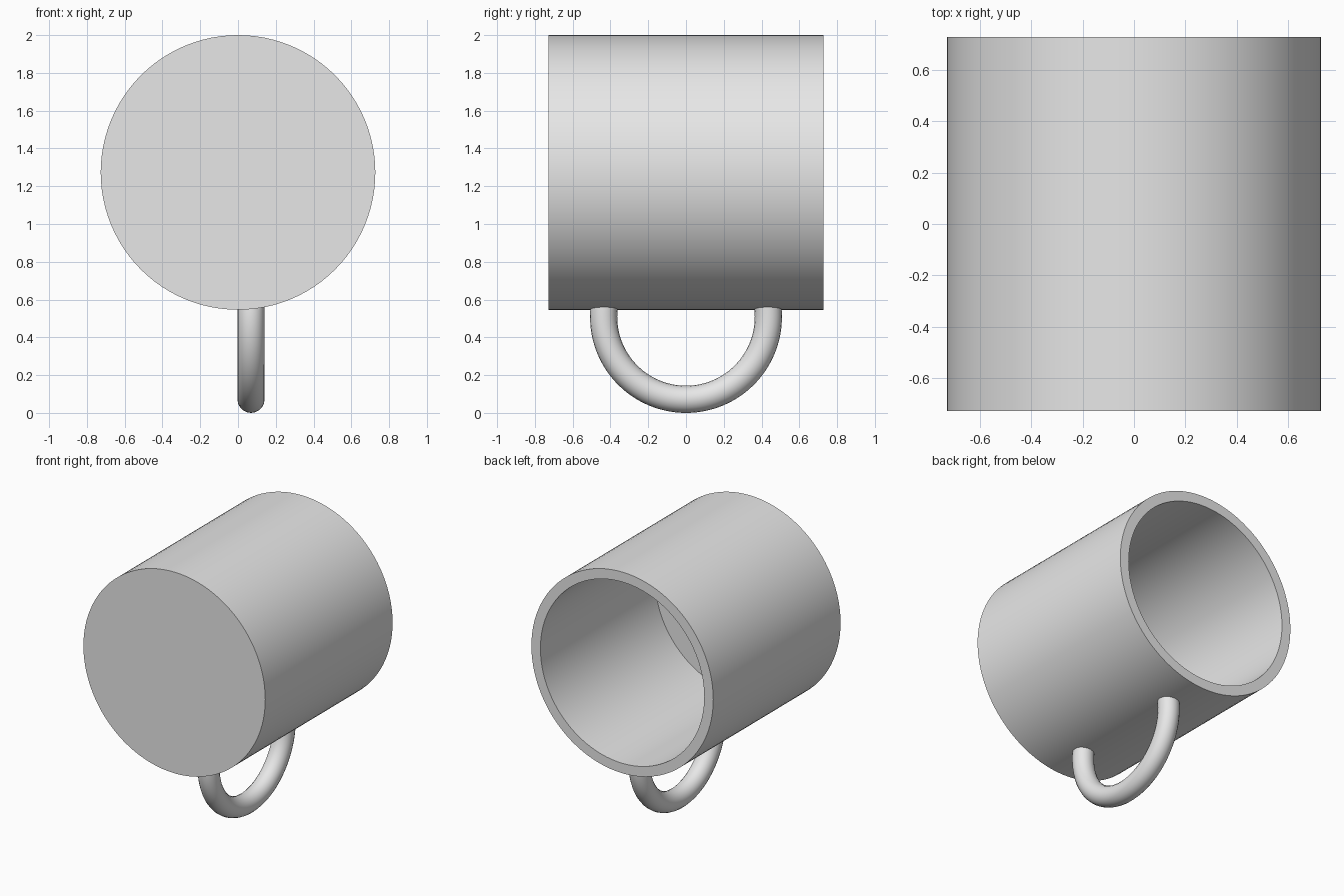
import bpy, bmesh, math
from mathutils import Vector

cube = bpy.data.objects.get("Cube")
if cube:
    bpy.data.objects.remove(cube, do_unlink=True)

RADIUS = 0.727          # outer radius and half length of the cup
INNER = 0.655           # radius of the hollow
FLOOR_Y = -0.582        # inside face of the cup's base
AXIS_Z = 1.273

grey = bpy.data.materials.new("plain_grey")
grey.use_nodes = True
colour = (0.8, 0.8, 0.8, 1)
grey.diffuse_color = colour
grey.node_tree.nodes["Principled BSDF"].inputs["Base Color"].default_value = colour


def finish(obj):
    """Give the part its material and smooth shading with sharp rims."""
    obj.data.materials.append(grey)
    bpy.ops.object.select_all(action="DESELECT")
    obj.select_set(True)
    bpy.context.view_layer.objects.active = obj
    bpy.ops.object.shade_smooth_by_angle(angle=math.radians(30))


def lathe(name, profile, steps=96):
    """Turn a (radius, y) profile around the y axis."""
    bm = bmesh.new()
    verts = [bm.verts.new((r, y, 0)) for r, y in profile]
    edges = [bm.edges.new(pair) for pair in zip(verts, verts[1:])]
    bmesh.ops.spin(bm, geom=verts + edges, cent=(0, 0, 0), axis=(0, 1, 0),
                   angle=math.tau, steps=steps)
    bmesh.ops.remove_doubles(bm, verts=bm.verts, dist=1e-4)
    bmesh.ops.recalc_face_normals(bm, faces=bm.faces)
    mesh = bpy.data.meshes.new(name)
    bm.to_mesh(mesh)
    bm.free()
    obj = bpy.data.objects.new(name, mesh)
    bpy.context.collection.objects.link(obj)
    return obj


def tube(name, points, radius):
    """Sweep a round section along a path and turn it into a mesh."""
    curve = bpy.data.curves.new(name, "CURVE")
    curve.dimensions = "3D"
    curve.bevel_depth = radius
    curve.bevel_resolution = 8
    curve.use_fill_caps = True
    spline = curve.splines.new("POLY")
    spline.points.add(len(points) - 1)
    for target, p in zip(spline.points, points):
        target.co = (*p, 1)
    obj = bpy.data.objects.new(name, curve)
    bpy.context.collection.objects.link(obj)
    bpy.ops.object.select_all(action="DESELECT")
    obj.select_set(True)
    bpy.context.view_layer.objects.active = obj
    bpy.ops.object.convert(target="MESH")
    return bpy.context.view_layer.objects.active


# Cup lying on its side, open towards the back
cup = lathe("cup_body", [(0, -RADIUS), (RADIUS, -RADIUS), (RADIUS, RADIUS),
                         (INNER, RADIUS), (INNER, FLOOR_Y), (0, FLOOR_Y)])
cup.location.z = AXIS_Z
finish(cup)

# Half-ring handle below, its ends sunk into the cup wall
SWEEP, THICK, SEGMENTS = 0.436, 0.072, 64
centre = Vector((0.069, 0, SWEEP + THICK))
overrun = math.radians(10)
path = []
for i in range(SEGMENTS + 1):
    a = math.pi - overrun + (math.pi + 2 * overrun) * i / SEGMENTS
    path.append(centre + SWEEP * Vector((0, math.cos(a), math.sin(a))))
finish(tube("handle", path, THICK))
